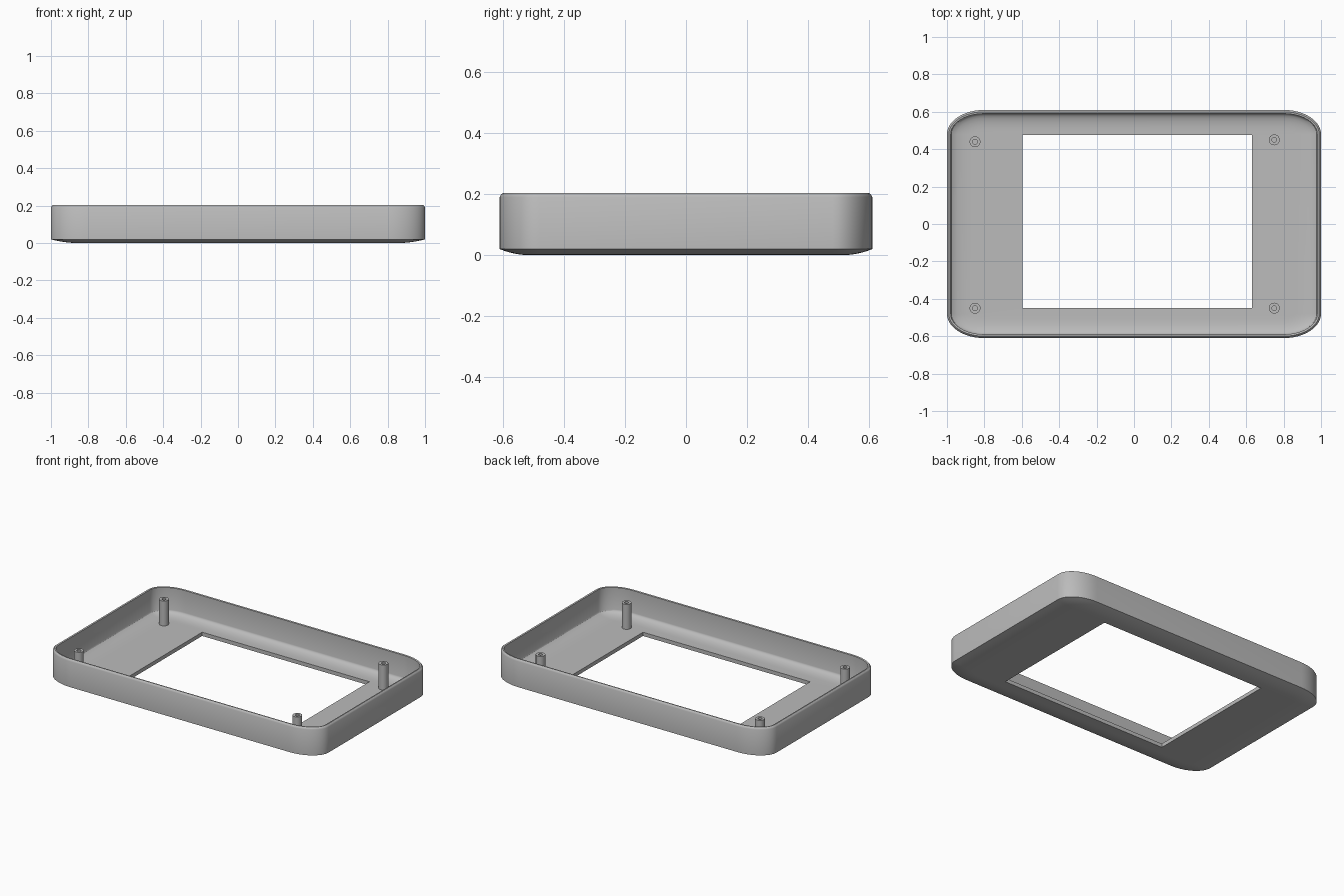
import bpy
import bmesh
from math import sin, cos, pi, radians

cube = bpy.data.objects.get("Cube")
if cube:
    bpy.data.objects.remove(cube)

grey = bpy.data.materials.new("plain grey")
grey.use_nodes = True
grey.diffuse_color = (0.5, 0.5, 0.5, 1)
grey.node_tree.nodes["Principled BSDF"].inputs["Base Color"].default_value = (0.5, 0.5, 0.5, 1)

HALF_X, HALF_Y = 1.0, 0.61      # outer half sizes
CORNER_X, CORNER_Y = 0.2, 0.13  # elliptical corner radii
HEIGHT, FLOOR, WALL = 0.203, 0.025, 0.02
STEPS = 12


def rounded_ring(bm, inset_x, inset_y, z):
    """Rectangle with elliptical corners, inset from the outer outline."""
    rx, ry = CORNER_X - inset_x, CORNER_Y - inset_y
    cx, cy = HALF_X - CORNER_X, HALF_Y - CORNER_Y
    ring = []
    for quarter, (sx, sy) in enumerate([(1, 1), (-1, 1), (-1, -1), (1, -1)]):
        for i in range(STEPS + 1):
            a = (quarter + i / STEPS) * pi / 2
            ring.append(bm.verts.new((sx * cx + rx * cos(a), sy * cy + ry * sin(a), z)))
    return ring


def circle_ring(bm, x, y, radius, z, count=24):
    return [bm.verts.new((x + radius * cos(2 * pi * i / count),
                          y + radius * sin(2 * pi * i / count), z)) for i in range(count)]


def skin(bm, rings):
    for a, b in zip(rings, rings[1:]):
        for i in range(len(a)):
            j = (i + 1) % len(a)
            bm.faces.new((a[i], a[j], b[j], b[i]))


def fill_between(bm, outer, inner):
    """Flat face with a hole."""
    edges = []
    for ring in (outer, inner):
        for i in range(len(ring)):
            pair = (ring[i - 1], ring[i])
            edges.append(bm.edges.get(pair) or bm.edges.new(pair))
    bmesh.ops.triangle_fill(bm, edges=edges, use_beauty=True, use_dissolve=False)


def finish(bm, name):
    bmesh.ops.recalc_face_normals(bm, faces=bm.faces[:])
    mesh = bpy.data.meshes.new(name)
    bm.to_mesh(mesh)
    bm.free()
    mesh.materials.append(grey)
    obj = bpy.data.objects.new(name, mesh)
    bpy.context.collection.objects.link(obj)
    bpy.ops.object.select_all(action="DESELECT")
    obj.select_set(True)
    bpy.context.view_layer.objects.active = obj
    bpy.ops.object.shade_smooth_by_angle(angle=radians(30))
    return obj


# Tray: crowned underside, walls, eased rim and inner fillet in one skin
bm = bmesh.new()
rings = []
for i in range(7):
    t = 1 - i / 6
    rings.append(rounded_ring(bm, 0.15 * t, 0.1 * t, 0.02 * (1 - t) ** 2))
for inset, drop in [(0, 0.013), (0.004, 0.005), (0.01, 0), (WALL, 0.002)]:
    rings.append(rounded_ring(bm, inset, inset, HEIGHT - drop))
for i in range(7):
    a = i / 6 * pi / 2
    rings.append(rounded_ring(bm, WALL + 0.12 * (1 - cos(a)), WALL + 0.085 * (1 - cos(a)),
                              FLOOR + 0.03 * (1 - sin(a))))
skin(bm, rings)

# Screen window through the floor
window = [(-0.595, -0.45), (0.63, -0.45), (0.63, 0.475), (-0.595, 0.475)]
low = [bm.verts.new((x, y, 0)) for x, y in window]
high = [bm.verts.new((x, y, FLOOR)) for x, y in window]
skin(bm, [low, high])
fill_between(bm, rings[0], low)
fill_between(bm, rings[-1], high)
finish(bm, "tray")

# Hollow screw posts
POST_TOP = 0.19
for name, x, y in [("front_right_post", -0.85, -0.45), ("front_left_post", 0.75, -0.45),
                   ("back_right_post", -0.85, 0.44), ("back_left_post", 0.75, 0.45)]:
    bm = bmesh.new()
    profile = [(0.029, FLOOR - 0.005), (0.029, POST_TOP), (0.013, POST_TOP), (0.013, FLOOR + 0.002)]
    post = [circle_ring(bm, x, y, r, z) for r, z in profile]
    skin(bm, post)
    bm.faces.new(post[-1])
    bm.faces.new(post[0])
    finish(bm, name)
